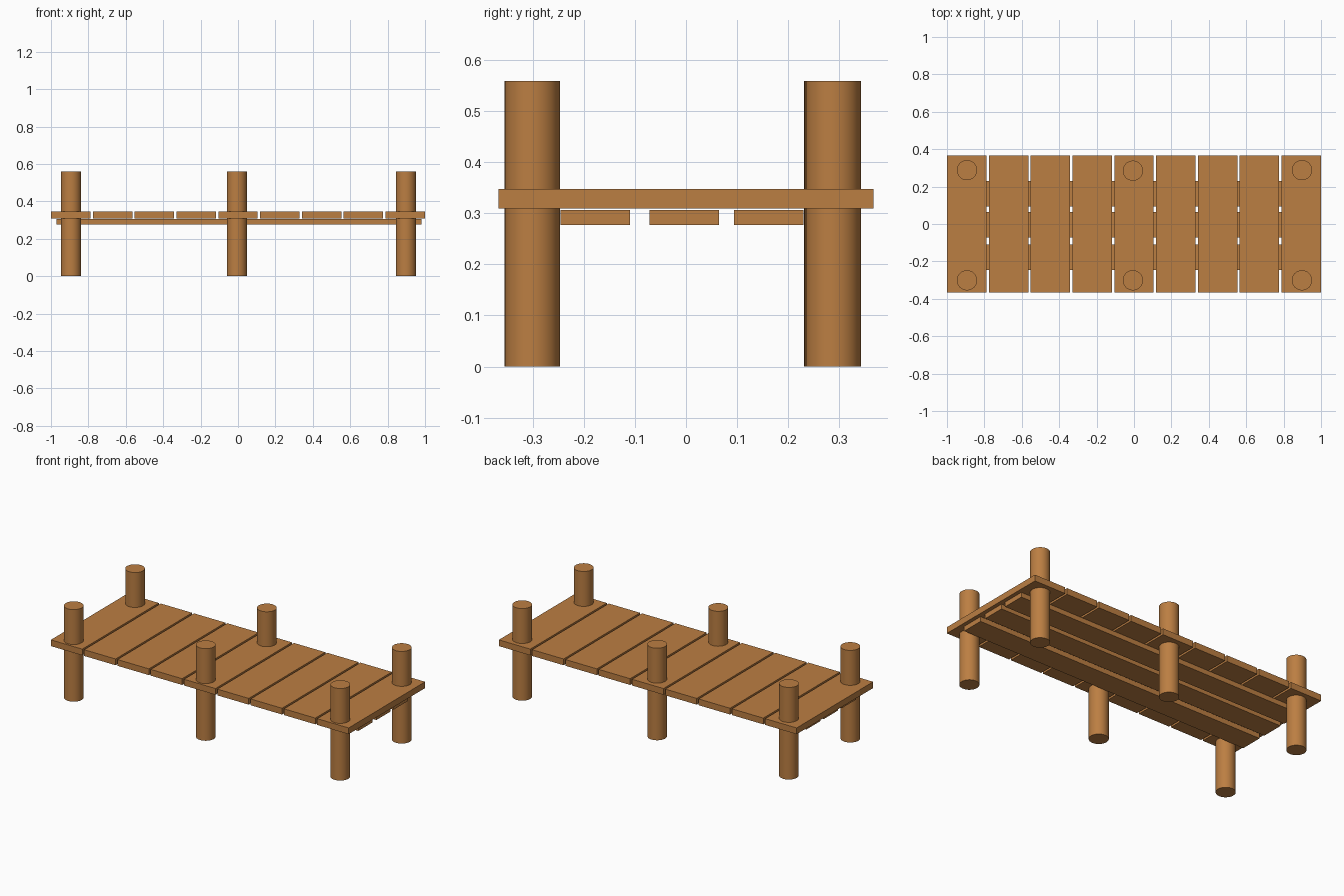
import bpy

if "Cube" in bpy.data.objects:
    bpy.data.objects.remove(bpy.data.objects["Cube"])

wood = bpy.data.materials.new("wood")
wood.diffuse_color = (0.50, 0.21, 0.055, 1)
wood.use_nodes = True
wood.node_tree.nodes["Principled BSDF"].inputs["Base Color"].default_value = wood.diffuse_color


def box(name, x, y, z):
    """Box spanning the given (min, max) ranges."""
    spans = (x, y, z)
    bpy.ops.mesh.primitive_cube_add(size=1, location=[(a + b) / 2 for a, b in spans])
    ob = bpy.context.object
    ob.name = name
    ob.scale = [b - a for a, b in spans]
    bpy.ops.object.transform_apply(location=False, rotation=False, scale=True)
    ob.data.materials.append(wood)


def post(name, x, y):
    bpy.ops.mesh.primitive_cylinder_add(vertices=32, radius=0.054, depth=0.559,
                                        location=(x, y, 0.2795))
    ob = bpy.context.object
    ob.name = name
    ob.data.materials.append(wood)
    bpy.ops.object.shade_smooth_by_angle()


# Deck planks laid crosswise with narrow gaps
PLANKS, WIDTH = 9, 0.211
pitch = (2 - WIDTH) / (PLANKS - 1)
for i in range(PLANKS):
    left = -1 + i * pitch
    box(f"deck_plank_{i + 1}", (left, left + WIDTH), (-0.367, 0.367), (0.309, 0.347))

# Long support boards under the deck
for name, y in (("front", -0.246), ("middle", -0.071), ("back", 0.094)):
    box(f"{name}_support_board", (-0.97, 0.98), (y, y + 0.136), (0.277, 0.306))

# Round posts through the deck
for side, x, back_y in (("left", -0.893, 0.288), ("middle", -0.006, 0.285), ("right", 0.898, 0.288)):
    post(f"front_{side}_post", x, -0.301)
    post(f"back_{side}_post", x, back_y)
